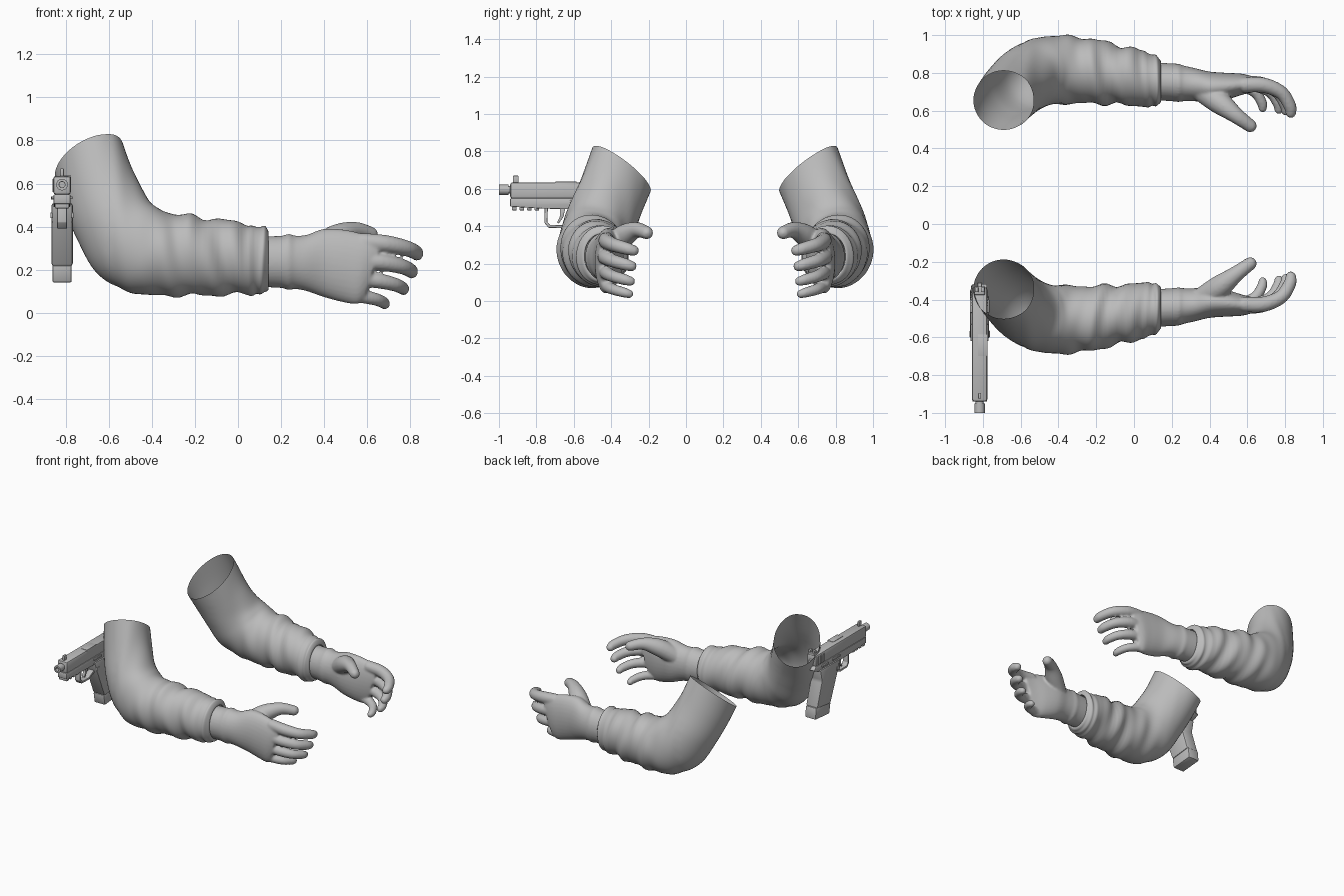
import bpy, bmesh
from math import sin, cos, pi, exp
from mathutils import Vector

old = bpy.data.objects.get("Cube")
if old:
    bpy.data.objects.remove(old, do_unlink=True)

grey = bpy.data.materials.new("plain_grey")
grey.use_nodes = True
grey.diffuse_color = (0.5, 0.5, 0.5, 1)
grey.node_tree.nodes["Principled BSDF"].inputs["Base Color"].default_value = (0.5, 0.5, 0.5, 1)

MIRROR_Y = 0.155   # plane between the two arms
GUN_X = -0.817


def finish(bm, name, origin=(0, 0, 0), angle=0.6):
    """Turn a bmesh into a shaded, coloured object."""
    bmesh.ops.recalc_face_normals(bm, faces=bm.faces)
    bmesh.ops.translate(bm, verts=bm.verts, vec=-Vector(origin))
    mesh = bpy.data.meshes.new(name)
    bm.to_mesh(mesh)
    bm.free()
    mesh.materials.append(grey)
    ob = bpy.data.objects.new(name, mesh)
    ob.location = origin
    bpy.context.collection.objects.link(ob)
    bpy.ops.object.select_all(action='DESELECT')
    ob.select_set(True)
    bpy.context.view_layer.objects.active = ob
    bpy.ops.object.shade_smooth_by_angle(angle=angle)
    return ob


def spline(rows, n):
    """Catmull-Rom interpolation of rows of numbers."""
    pts = [rows[0]] + list(rows) + [rows[-1]]
    out = []
    for a, b, c, d in zip(pts, pts[1:], pts[2:], pts[3:]):
        for k in range(n):
            t = k / n
            out.append([q + t / 2 * (r - p + t * (2*p - 5*q + 4*r - s + t * (3*(q - r) + s - p)))
                        for p, q, r, s in zip(a, b, c, d)])
    return out + [list(rows[-1])]


def loft(bm, rings, caps=True):
    loops = [[bm.verts.new(p) for p in ring] for ring in rings]
    for a, b in zip(loops, loops[1:]):
        for i in range(len(a)):
            j = (i + 1) % len(a)
            bm.faces.new((a[i], a[j], b[j], b[i]))
    if caps:
        bm.faces.new(loops[0])
        bm.faces.new(loops[-1])


def section(row, sides, bump=None):
    """Ellipse from under point (x,z), upper point (x,z), y centre, y radius, tilt."""
    xo, zo, xi, zi, yc, ry, tilt = row
    c = Vector(((xo + xi) / 2, yc, (zo + zi) / 2))
    v = Vector(((xi - xo) / 2, 0, (zi - zo) / 2))
    u = Vector((0, ry, tilt))
    ring = []
    for i in range(sides):
        a = 2 * pi * i / sides
        d = u * cos(a) + v * sin(a)
        ring.append(c + d + (d.normalized() * bump(c + d, a) if bump else Vector()))
    return ring


def tube(bm, rows, n=5, sides=16):
    """Round tapered tube through x,y,z,radius rows with a domed tip."""
    path = spline(rows, n)
    pos = [Vector(r[:3]) for r in path]
    rings = []

    def ring(p, t, r):
        side = t.cross(Vector((0, 0, 1))).normalized()
        up = side.cross(t)
        rings.append([p + r * (side * cos(2*pi*i/sides) + up * sin(2*pi*i/sides)) for i in range(sides)])

    for i, p in enumerate(pos):
        t = (pos[min(i + 1, len(pos) - 1)] - pos[max(i - 1, 0)]).normalized()
        ring(p, t, path[i][3])
    for k in (0.35, 0.7, 1.1, 1.45):
        ring(pos[-1] + t * path[-1][3] * sin(k), t, path[-1][3] * cos(k))
    loft(bm, rings)


def mirror_arm(ob):
    m = ob.modifiers.new("other_arm", 'MIRROR')
    m.use_axis = (False, True, False)
    m.use_mirror_merge = False


# Sleeves: open tube from shoulder cut to cuff, with cloth folds
def folds(p, a):
    x = p.x
    amp = 0.007 * exp(-((x + 0.12) / 0.22) ** 2) + 0.002 * (x > -0.6)
    d = amp * (sin(34*x + 2.2*sin(a) + 1) + 0.6 * sin(57*x - 2.6*cos(a + 0.5)))
    d += 0.010 * exp(-((x - 0.115 - 0.01*sin(a)) / 0.013) ** 2)
    d += 0.007 * exp(-((x - 0.065 - 0.012*cos(a)) / 0.014) ** 2)
    return d


sleeve_rows = [
    (-.85, .64, -.53, .765, -.345, .157, -.11),
    (-.81, .50, -.47, .62, -.40, .165, -.08),
    (-.75, .35, -.42, .52, -.45, .18, -.05),
    (-.66, .19, -.37, .485, -.485, .185, -.03),
    (-.53, .105, -.32, .465, -.505, .182, 0),
    (-.38, .08, -.26, .455, -.505, .178, 0),
    (-.2, .08, -.18, .445, -.495, .167, 0),
    (0, .085, 0, .42, -.467, .15, 0),
    (.1, .095, .1, .395, -.45, .135, 0),
    (.135, .10, .135, .38, -.445, .12, 0),
    (.14, .12, .14, .355, -.445, .10, 0),
    (.10, .13, .10, .345, -.445, .095, 0)]
bm = bmesh.new()
loft(bm, [section(r, 48, folds) for r in spline(sleeve_rows, 8)], caps=False)
mirror_arm(finish(bm, "sleeves", (0, MIRROR_Y, 0), 1.2))

# Hands: wrist and palm, four curled fingers and a thumb, fused together
hand_rows = [
    (.08, .12, .08, .355, -.447, .10, 0),
    (.20, .115, .20, .357, -.44, .10, 0),
    (.235, .105, .235, .367, -.437, .101, 0),
    (.265, .11, .265, .358, -.434, .094, 0),
    (.32, .10, .32, .362, -.428, .088, 0),
    (.40, .072, .40, .39, -.415, .082, 0),
    (.49, .048, .50, .385, -.42, .07, 0),
    (.55, .04, .60, .362, -.43, .055, 0),
    (.585, .055, .67, .345, -.428, .04, 0)]
curl = [(-.11, 0, .01, .041), (0, 0, 0, .041), (.095, .04, -.02, .037),
        (.14, .11, -.04, .034), (.145, .145, -.05, .029)]
knuckles = [(.685, -.425, .32, 1), (.665, -.432, .235, .97),
            (.64, -.425, .15, .88), (.565, -.42, .078, .8)]
bm = bmesh.new()
loft(bm, [section(r, 32) for r in spline(hand_rows, 5)])
for kx, ky, kz, s in knuckles:
    tube(bm, [(kx + s*x, ky + s*y, kz + s*z, s*r) for x, y, z, r in curl])
tube(bm, [(.34, -.41, .27, .06), (.45, -.335, .345, .062), (.54, -.265, .38, .043), (.615, -.21, .365, .035)])
hands = finish(bm, "hands", (0, MIRROR_Y, 0), 3)
rm = hands.modifiers.new("fuse", 'REMESH')
rm.mode = 'VOXEL'
rm.voxel_size = 0.008
rm.use_smooth_shade = True
sm = hands.modifiers.new("soften", 'SMOOTH')
sm.factor = 0.5
sm.iterations = 5
mirror_arm(hands)


# Handgun helpers: side profile in y,z extruded across x, and boxes
def plate(name, pts, width, bevel=0.006, x=GUN_X):
    bm = bmesh.new()
    face = bm.faces.new([bm.verts.new((x - width / 2, y, z)) for y, z in pts])
    ext = bmesh.ops.extrude_face_region(bm, geom=[face])["geom"]
    bmesh.ops.translate(bm, vec=(width, 0, 0), verts=[g for g in ext if isinstance(g, bmesh.types.BMVert)])
    if bevel:
        bmesh.ops.bevel(bm, geom=bm.edges[:], offset=bevel, segments=2, profile=0.5, affect='EDGES')
    return finish(bm, name)


def box(name, y0, y1, z0, z1, width, bevel=0.0, x=GUN_X):
    return plate(name, [(y0, z0), (y1, z0), (y1, z1), (y0, z1)], width, bevel, x)


def barrel(name, y0, y1, radius, bore):
    """Cylinder along y with a recessed bore at the front."""
    bm = bmesh.new()
    prof = [(y1, radius), (y0, radius), (y0, bore), (y0 + 0.04, bore)]
    loft(bm, [[(GUN_X + r*cos(pi*i/12), y, 0.595 + r*sin(pi*i/12)) for i in range(24)] for y, r in prof])
    finish(bm, name)


# Slide, barrel and sights
box("slide", -.94, -.335, .548, .635, .082, .013)
barrel("barrel", -.985, -.90, .021, .013)
barrel("thread_protector", -1.0, -.95, .027, .014)
box("front_sight", -.925, -.895, .63, .67, .016, .003)
box("rear_sight_base", -.375, -.33, .63, .65, .055, .003)
for s in (-1, 1):
    box("rear_sight_post", -.36, -.335, .645, .668, .018, .002, GUN_X + s*.016)
box("ejection_port", -.70, -.585, .60, .638, .05, .002, GUN_X + .016)
for k in range(6):
    box("rear_serration", -.435 + k*.014, -.428 + k*.014, .56, .62, .088)

# Frame, rail and grip
plate("frame", [(-.94, .55), (-.94, .505), (-.78, .495), (-.60, .49), (-.37, .50), (-.315, .525), (-.335, .55)], .078, .005)
for k in range(4):
    box("rail_lug", -.93 + k*.04, -.905 + k*.04, .485, .515, .066, .003)
plate("grip", [(-.62, .51), (-.585, .42), (-.5, .215), (-.335, .235), (-.395, .42), (-.375, .51)], .1, .014)
plate("magazine_base", [(-.505, .22), (-.49, .14), (-.32, .155), (-.33, .24)], .09, .008)
plate("hammer", [(-.35, .55), (-.31, .56), (-.312, .60), (-.35, .60)], .022, .004)
plate("trigger", [(-.675, .5), (-.645, .5), (-.655, .45), (-.68, .415), (-.69, .42), (-.673, .455)], .022, .002)
for s in (-1, 1):
    box("safety_lever", -.47, -.40, .525, .54, .012, .003, GUN_X + s*.045)
    box("slide_stop", -.62, -.53, .527, .54, .01, .003, GUN_X + s*.043)
    box("magazine_release", -.60, -.565, .44, .465, .01, .003, GUN_X + s*.049)

# Trigger guard: bent flat strip
outer = [(-.755, .5), (-.758, .42), (-.735, .392), (-.65, .39), (-.575, .425)]
inner = [(-.585, .44), (-.652, .405), (-.728, .407), (-.742, .425), (-.738, .5)]
plate("trigger_guard", outer + inner, .045, .003)
